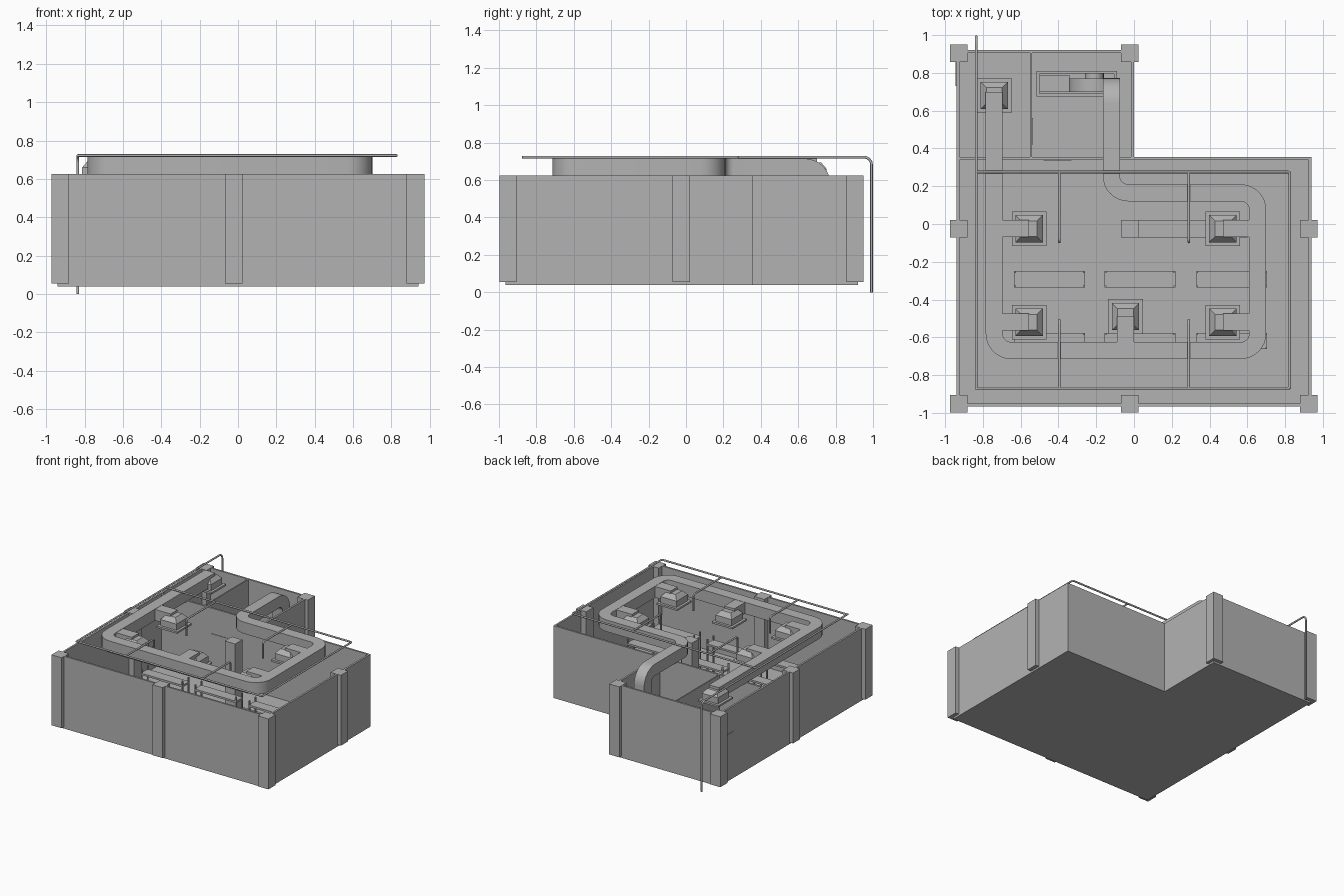
import bpy, bmesh, math
from mathutils import Vector

if "Cube" in bpy.data.objects:
    bpy.data.objects.remove(bpy.data.objects["Cube"])

grey = bpy.data.materials.new("plain grey")
grey.diffuse_color = (0.45, 0.45, 0.45, 1)
grey.use_nodes = True
grey.node_tree.nodes["Principled BSDF"].inputs["Base Color"].default_value = grey.diffuse_color


def finish(name, bm, smooth=False):
    bmesh.ops.recalc_face_normals(bm, faces=bm.faces)
    me = bpy.data.meshes.new(name)
    bm.to_mesh(me)
    bm.free()
    me.materials.append(grey)
    ob = bpy.data.objects.new(name, me)
    bpy.context.collection.objects.link(ob)
    if smooth:
        bpy.context.view_layer.objects.active = ob
        ob.select_set(True)
        bpy.ops.object.shade_smooth_by_angle(angle=math.radians(40))
        ob.select_set(False)
    return ob


def add_box(bm, x0, x1, y0, y1, z0, z1):
    vs = bmesh.ops.create_cube(bm, size=1)["verts"]
    for v in vs:
        v.co = (x1 if v.co.x > 0 else x0, y1 if v.co.y > 0 else y0, z1 if v.co.z > 0 else z0)


def boxes(name, *items):
    bm = bmesh.new()
    for b in items:
        add_box(bm, *b)
    return finish(name, bm)


def fillet(points, r, n=8):
    """Path with rounded right-angle corners: list of (position, tangent)."""
    pts = [Vector(p) for p in points]
    out = [(pts[0], (pts[1] - pts[0]).normalized())]
    for a, p, b in zip(pts, pts[1:], pts[2:]):
        d1, d2 = (p - a).normalized(), (b - p).normalized()
        c = p - d1 * r + d2 * r
        for i in range(n + 1):
            t = math.pi / 2 * i / n
            out.append((c - d2 * r * math.cos(t) + d1 * r * math.sin(t),
                        d1 * math.cos(t) + d2 * math.sin(t)))
    out.append((pts[-1], (pts[-1] - pts[-2]).normalized()))
    return out


def sweep(bm, path, section):
    side, last, rings = None, None, []
    for p, t in path:
        if side is None:
            side = t.cross(Vector((0, 0, 1)))
            if side.length < 0.1:
                side = Vector((1, 0, 0))
            side.normalize()
        else:
            side = last.rotation_difference(t) @ side
        last = t
        up = side.cross(t)
        rings.append([bm.verts.new(p + side * u + up * v) for u, v in section])
    n = len(section)
    for a, b in zip(rings, rings[1:]):
        for i in range(n):
            bm.faces.new((a[i], a[(i + 1) % n], b[(i + 1) % n], b[i]))
    bm.faces.new(rings[0])
    bm.faces.new(rings[-1])


def rect(w, h):
    return [(-w / 2, -h / 2), (w / 2, -h / 2), (w / 2, h / 2), (-w / 2, h / 2)]


def circle(r, n=12):
    return [(r * math.cos(2 * math.pi * i / n), r * math.sin(2 * math.pi * i / n)) for i in range(n)]


# L-shaped floor and open-topped walls
B, F, T, W = 0.04, 0.055, 0.625, 0.015
boxes("floor", (-0.94, 0.94, -0.965, 0.355, B, F), (-0.94, 0.0, 0.355, 0.92, B, F))
boxes("outer_walls",
      (-0.94, 0.94, -0.965, -0.965 + W, B, T), (0.94 - W, 0.94, -0.965, 0.355, B, T),
      (-0.94, -0.94 + W, -0.965, 0.92, B, T), (-0.94, 0.0, 0.92 - W, 0.92, B, T),
      (-W, 0.0, 0.355, 0.92, B, T))
boxes("inner_walls", (-0.94, 0.94, 0.355 - W, 0.355, B, T), (-0.55, -0.54, 0.355, 0.91, B, T))
boxes("doors", (-0.944, -0.938, 0.73, 0.86, F, 0.42), (-0.48, -0.33, 0.336, 0.342, F, 0.42),
      (-0.541, -0.536, 0.42, 0.56, F, 0.42))

# columns
H = 0.046
boxes("columns", *[(x - H, x + H, y - H, y + H, F, T) for x, y in
      [(-0.927, 0.904), (-0.022, 0.904), (-0.927, -0.025), (-0.022, -0.025),
       (0.925, -0.025), (-0.927, -0.951), (-0.022, -0.951), (0.925, -0.951)]])

# main duct loop, including the drop to the fan
bm = bmesh.new()
ZD = 0.668
loop = fillet([(-0.74, 0.70, ZD), (-0.74, -0.67, ZD), (0.655, -0.67, ZD), (0.655, 0.165, ZD),
               (-0.12, 0.165, ZD), (-0.12, 0.725, ZD), (-0.12, 0.725, 0.36)], 0.09)
sweep(bm, loop, rect(0.09, 0.094))
finish("main_duct", bm, True)

# outlets: (x, y, direction to the duct, branch length)
outlets = [(-0.555, -0.025, (-1, 0), 0.15), (-0.555, -0.52, (-1, 0), 0.15),
           (0.47, -0.025, (1, 0), 0.15), (0.47, -0.52, (1, 0), 0.15),
           (-0.045, -0.49, (0, -1), 0.15), (-0.74, 0.68, (0, -1), 0.05)]
for i, (x, y, d, n) in enumerate(outlets):
    bm = bmesh.new()
    add_box(bm, x - 0.092, x + 0.092, y - 0.092, y + 0.092, 0.595, 0.61)
    add_box(bm, x - 0.072, x + 0.072, y - 0.072, y + 0.072, 0.61, 0.66)
    g = bmesh.ops.create_cube(bm, size=1)["verts"]
    for v in g:
        k = 0.042 if v.co.z > 0 else 0.072
        v.co = (x + math.copysign(k, v.co.x), y + math.copysign(k, v.co.y), 0.695 if v.co.z > 0 else 0.66)
    finish(f"air_outlet_{i + 1}", bm)
    bm = bmesh.new()
    dv = Vector((d[0], d[1], 0))
    c = Vector((x, y, ZD))
    sweep(bm, fillet([c - dv * 0.0, c + dv * n], 0), rect(0.09, 0.09))
    finish(f"branch_duct_{i + 1}", bm)

# water pipes
bm = bmesh.new()
ZP, R = 0.722, circle(0.007)
runs = [([(-0.835, -0.877, ZP), (-0.835, 0.992, ZP), (-0.835, 0.992, 0)], 0.04),
        ([(-0.835, -0.87, ZP), (0.825, -0.87, ZP), (0.825, 0.275, ZP), (-0.835, 0.275, ZP)], 0.008)]
for x in (-0.395, 0.29):
    for y0, y1 in ((0.275, -0.095), (-0.87, -0.51)):
        runs.append(([(x, y0, ZP), (x, y1, ZP), (x, y1, 0.59)], 0.02))
for pts, r in runs:
    sweep(bm, fillet(pts, r, 6), R)
finish("water_pipes", bm, True)

# two rows of worktops with end posts
for row, yc in enumerate((-0.293, -0.62)):
    items = []
    for x0 in (-0.635, -0.155, 0.33):
        x1, y0, y1 = x0 + 0.375, yc - 0.043, yc + 0.043
        items.append((x0, x1, y0, y1, 0.30, 0.315))
        items += [(x, x + 0.01, y, y + 0.01, F, 0.35) for x in (x0, x1 - 0.01) for y in (y0, y1 - 0.01)]
    boxes(f"worktop_row_{row + 1}", *items)

# low ledge beside the middle column
boxes("low_ledge", (0.024, 0.60, -0.071, 0.021, F, 0.08))

# fan on its base frame
boxes("fan_frame", (-0.515, -0.09, 0.795, 0.81, F, 0.10), (-0.515, -0.09, 0.675, 0.69, F, 0.10),
      (-0.515, -0.50, 0.675, 0.81, F, 0.10), (-0.105, -0.09, 0.675, 0.81, F, 0.10),
      (-0.50, -0.34, 0.70, 0.785, 0.10, 0.19))
bm = bmesh.new()
cy = Vector((-0.21, 0, 0.24))
sweep(bm, fillet([cy + Vector((0, 0.70, 0)), cy + Vector((0, 0.77, 0))], 0), circle(0.135, 32))
sweep(bm, fillet([cy + Vector((0, 0.76, 0)), cy + Vector((0, 0.80, 0))], 0), circle(0.05, 24))
add_box(bm, -0.165, -0.075, 0.69, 0.77, 0.24, 0.37)
finish("fan_housing", bm, True)
